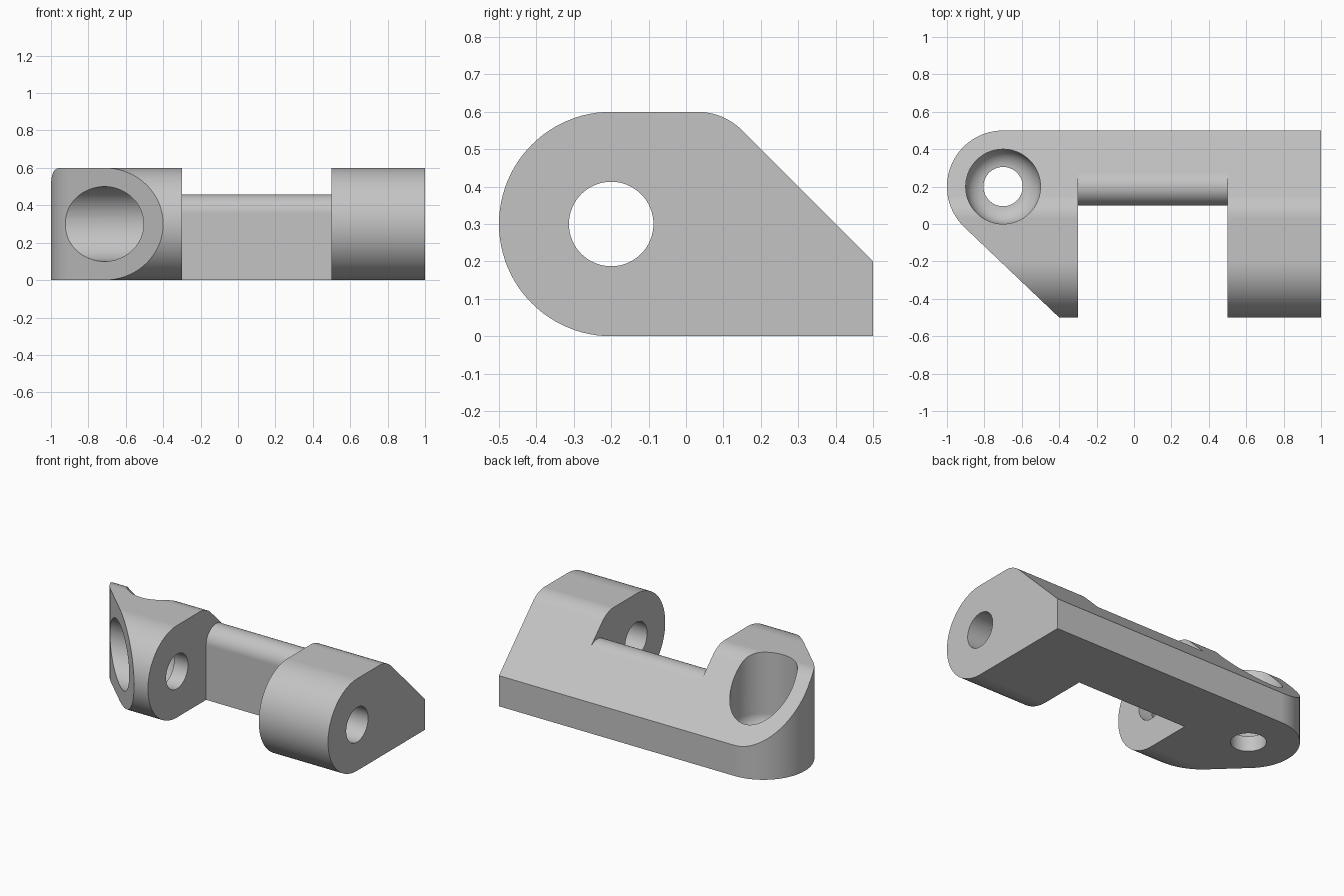
import bpy, bmesh
from math import cos, sin, radians, degrees, acos, pi, atan2, hypot
from mathutils import Matrix

cube = bpy.data.objects.get("Cube")
if cube:
    bpy.data.objects.remove(cube, do_unlink=True)

# Material
grey = bpy.data.materials.new("plain grey")
grey.use_nodes = True
grey.diffuse_color = (0.55, 0.55, 0.55, 1)
grey.node_tree.nodes["Principled BSDF"].inputs["Base Color"].default_value = grey.diffuse_color


def arc(cx, cy, r, start, end, n=24):
    angles = [radians(start + (end - start) * i / n) for i in range(n + 1)]
    return [(cx + r * cos(a), cy + r * sin(a)) for a in angles]


def finish(bm, name):
    bmesh.ops.recalc_face_normals(bm, faces=bm.faces)
    mesh = bpy.data.meshes.new(name)
    bm.to_mesh(mesh)
    bm.free()
    mesh.materials.append(grey)
    ob = bpy.data.objects.new(name, mesh)
    bpy.context.collection.objects.link(ob)
    return ob


def prism(name, points, low, high, axis):
    """Extrude a YZ profile along x, or an XY outline along z."""
    place = (lambda p, h: (h, *p)) if axis == "x" else (lambda p, h: (*p, h))
    bm = bmesh.new()
    face = bm.faces.new([bm.verts.new(place(p, low)) for p in points])
    out = bmesh.ops.extrude_face_region(bm, geom=[face])
    moved = [v for v in out["geom"] if isinstance(v, bmesh.types.BMVert)]
    bmesh.ops.translate(bm, verts=moved, vec=place((0, 0), high - low))
    return finish(bm, name)


def bore(name, hole, tail, matrix, radius=0.2, fillet=0.1, sides=64):
    """Stepped round cutter: narrow hole, filleted floor at z = 0, wide bore."""
    start = -degrees(acos((hole - radius + fillet) / fillet))
    profile = [(hole, -tail)] + arc(radius - fillet, fillet, fillet, start, 0, 12) + [(radius, 1)]
    bm = bmesh.new()
    rings = [[bm.verts.new((r * cos(2 * pi * i / sides), r * sin(2 * pi * i / sides), h))
              for i in range(sides)] for r, h in profile]
    for a, b in zip(rings, rings[1:]):
        for i in range(sides):
            j = (i + 1) % sides
            bm.faces.new((a[i], a[j], b[j], b[i]))
    bm.faces.new(rings[0])
    bm.faces.new(rings[-1])
    bm.transform(matrix)
    return finish(bm, name)


def combine(target, tool, operation):
    bpy.context.view_layer.objects.active = target
    mod = target.modifiers.new("cut", "BOOLEAN")
    mod.operation, mod.solver, mod.object = operation, "EXACT", tool
    bpy.ops.object.modifier_apply(modifier=mod.name)
    bpy.data.objects.remove(tool, do_unlink=True)


# Side profile: round nose, flat top, blended slope, short back wall
side = arc(-0.2, 0.3, 0.3, 270, 90, 48) + arc(0.03, 0.43, 0.17, 90, 45, 12) + [(0.5, 0.2), (0.5, 0)]
bracket = prism("hinge_bracket", side, -1, 1, "x")

# Plan outline: round corner with a tangent slant to the tip of the right lug
tip = (-0.4, -0.5)
cx, cy, r = -0.7, 0.2, 0.3
dx, dy = tip[0] - cx, tip[1] - cy
tangent = 360 + degrees(atan2(dy, dx) - acos(r / hypot(dx, dy)))
plan = arc(cx, cy, r, 90, tangent, 40) + [tip, (-0.4, -0.8), (1.2, -0.8), (1.2, 0.8), (cx, 0.8)]
combine(bracket, prism("plan_cutter", plan, -0.5, 1, "z"), "INTERSECT")

# Gap between the lugs, leaving a rounded bar behind it
gap = [(-1, -1), (0.1, -1)] + arc(0.2, 0.3586, 0.1, 180, 45, 24) + [(0.271, 1), (-1, 1)]
combine(bracket, prism("gap_cutter", gap, -0.3, 0.5, "x"), "DIFFERENCE")

# Pivot hole through both lugs, and the upright mounting hole
pivot = Matrix.Translation((-0.4, -0.2, 0.3)) @ Matrix.Rotation(-pi / 2, 4, "Y")
combine(bracket, bore("pivot_cutter", 0.113, 2, pivot), "DIFFERENCE")
mount = Matrix.Translation((cx, cy, 0.1))
combine(bracket, bore("mount_cutter", 0.105, 0.5, mount), "DIFFERENCE")

# Smooth round surfaces, crisp edges
bpy.ops.object.select_all(action="DESELECT")
bracket.select_set(True)
bpy.context.view_layer.objects.active = bracket
bpy.ops.object.shade_smooth_by_angle(angle=radians(20))
weighted = bracket.modifiers.new("even_shading", "WEIGHTED_NORMAL")
weighted.keep_sharp = True
